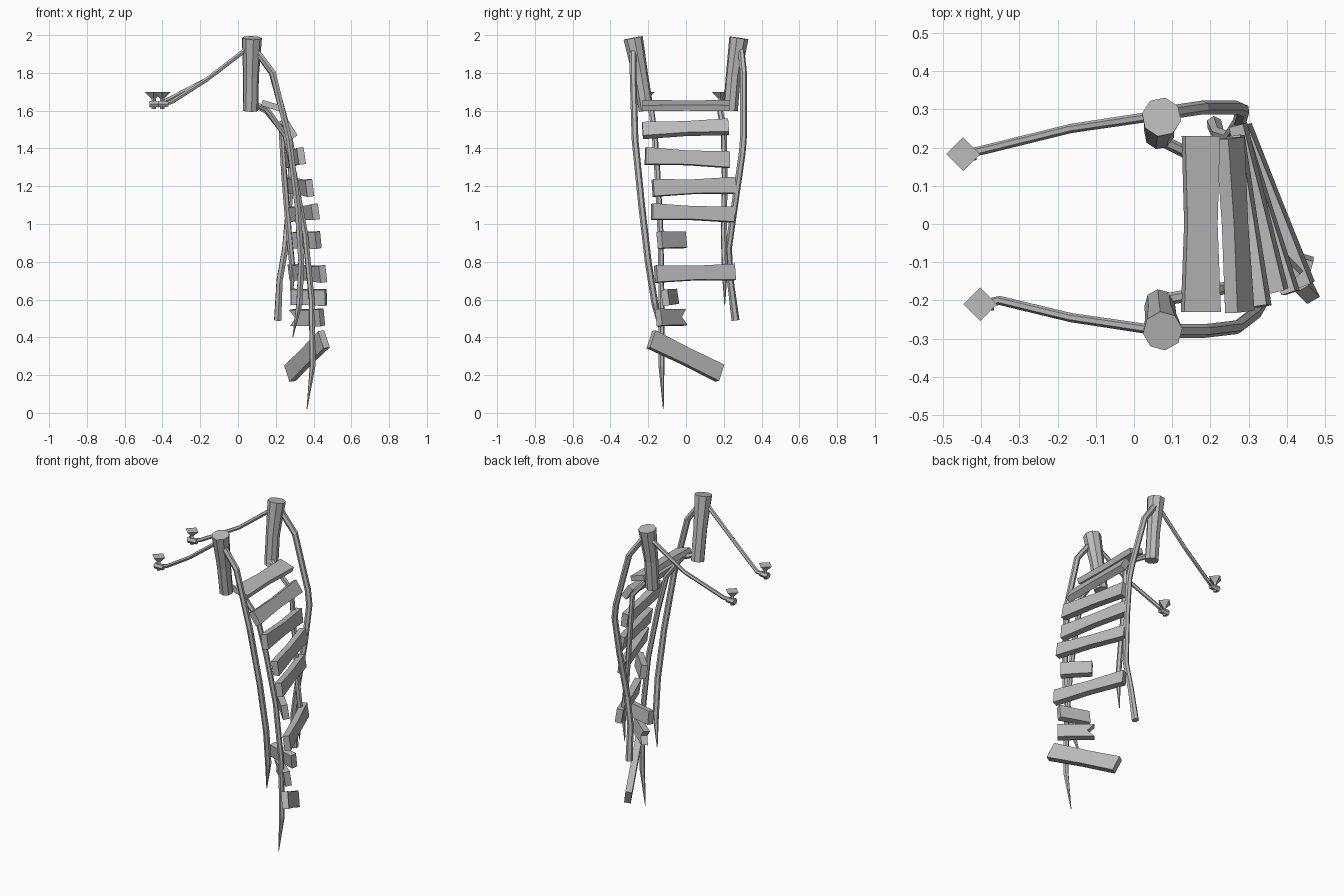
import bpy
import bmesh
from math import radians, sin, cos
from mathutils import Vector

cube = bpy.data.objects.get("Cube")
if cube:
    bpy.data.objects.remove(cube, do_unlink=True)

grey = bpy.data.materials.new("plain_grey")
grey.use_nodes = True
colour = (0.5, 0.5, 0.5, 1)
grey.diffuse_color = colour
grey.node_tree.nodes["Principled BSDF"].inputs["Base Color"].default_value = colour


def add(name, data):
    obj = bpy.data.objects.new(name, data)
    data.materials.append(grey)
    bpy.context.collection.objects.link(obj)
    return obj


def tube(name, points, radii, sides=6):
    """Faceted tube along points, with one radius per point."""
    curve = bpy.data.curves.new(name, "CURVE")
    curve.dimensions = "3D"
    curve.bevel_depth = 1
    curve.bevel_resolution = sides // 2 - 2
    curve.use_fill_caps = True
    spline = curve.splines.new("POLY")
    spline.points.add(len(points) - 1)
    for sp, co, r in zip(spline.points, points, radii):
        sp.co = (*co, 1)
        sp.radius = r
    spline.use_smooth = False
    return add(name, curve)


def rope(name, points, r=0.018, tip=0.002):
    tube(name, points, [r] * (len(points) - 1) + [tip])


def plank(name, a, b, tilt=8, height=0.09, thick=0.038, waist=0.82, notch=0.0):
    """Board from a to b, waisted in the middle, with an optional split end."""
    a, b = Vector(a), Vector(b)
    axis = (b - a).normalized()
    side = Vector((0, 0, 1)).cross(axis).normalized()
    rise = axis.cross(side)
    t = radians(tilt)
    up = rise * cos(t) + side * sin(t)
    out = axis.cross(up)
    bm = bmesh.new()
    rings = []
    for f, s in ((0, 1), (0.5, waist), (1, 0.95)):
        ring = []
        for o, u in ((-1, -1), (-1, 0), (-1, 1), (1, 1), (1, 0), (1, -1)):
            p = a.lerp(b, f) + out * o * thick / 2 + up * u * s * height / 2
            if f == 1 and u == 0:
                p -= axis * notch
            ring.append(bm.verts.new(p))
        rings.append(ring)
    for r0, r1 in zip(rings, rings[1:]):
        for i in range(6):
            j = (i + 1) % 6
            bm.faces.new((r0[i], r0[j], r1[j], r1[i]))
    for r in (rings[0], rings[-1]):
        bm.faces.new((r[0], r[1], r[4], r[5]))
        bm.faces.new((r[1], r[2], r[3], r[4]))
    bmesh.ops.recalc_face_normals(bm, faces=bm.faces)
    mesh = bpy.data.meshes.new(name)
    bm.to_mesh(mesh)
    bm.free()
    add(name, mesh)


# Leaning posts
tube("back_post", [(0.072, 0.28, 1.985), (0.066, 0.25, 1.78), (0.066, 0.235, 1.6)],
     [0.052, 0.04, 0.04], 8)
tube("front_post", [(0.075, -0.28, 1.985), (0.07, -0.24, 1.78), (0.067, -0.21, 1.6)],
     [0.052, 0.041, 0.04], 8)

# Hanging handrail ropes and lower deck ropes
rope("front_handrail", [(0.08, -0.28, 1.94), (0.185, -0.28, 1.8), (0.27, -0.27, 1.45),
                        (0.315, -0.235, 1.1), (0.335, -0.2, 0.8),
                        (0.325, -0.165, 0.58), (0.29, -0.13, 0.4)])
rope("back_handrail", [(0.08, 0.29, 1.94), (0.18, 0.305, 1.8), (0.27, 0.305, 1.47),
                       (0.285, 0.298, 1.38), (0.275, 0.265, 1.15), (0.25, 0.225, 0.87),
                       (0.22, 0.235, 0.7), (0.21, 0.262, 0.49)], tip=0.021)
rope("front_deck_rope", [(0.07, -0.2, 1.64), (0.15, -0.185, 1.61), (0.25, -0.165, 1.47),
                         (0.3, -0.15, 1.25), (0.355, -0.135, 0.95), (0.39, -0.13, 0.6),
                         (0.395, -0.13, 0.25), (0.365, -0.12, 0.02)], r=0.016)
rope("back_deck_rope", [(0.07, 0.22, 1.64), (0.15, 0.18, 1.6), (0.23, 0.2, 1.5),
                        (0.245, 0.205, 1.25), (0.27, 0.2, 0.95), (0.29, 0.205, 0.75),
                        (0.28, 0.205, 0.57)], r=0.016)


# Anchor ropes with wedge-headed stakes
def anchor(name, start, middle, stake):
    x, y = stake
    tube(name + "_anchor_rope", [start, middle, (x + 0.05, y + 0.01, 1.645), (x, y, 1.635)],
         [0.013, 0.012, 0.012, 0.01])
    tube(name + "_knot", [(x + 0.035, y, 1.635), (x - 0.022, y, 1.635)], [0.016, 0.02])
    bm = bmesh.new()
    for r_low, r_high, z, depth in ((0.01, 0.044, 1.68, 0.035), (0.012, 0.012, 1.64, 0.06)):
        new = bmesh.ops.create_cone(bm, cap_ends=True, segments=4, radius1=r_low,
                                    radius2=r_high, depth=depth)
        bmesh.ops.translate(bm, verts=new["verts"], vec=(x, y, z))
    mesh = bpy.data.meshes.new(name + "_stake")
    bm.to_mesh(mesh)
    bm.free()
    add(name + "_stake", mesh)


anchor("back", (0.07, 0.285, 1.945), (-0.165, 0.25, 1.765), (-0.447, 0.183))
anchor("front", (0.07, -0.28, 1.945), (-0.165, -0.245, 1.765), (-0.402, -0.21))

# Deck planks from top to bottom, the last ones broken or loose
plank("plank_1", (0.175, -0.23, 1.627), (0.175, 0.23, 1.627), tilt=73, height=0.1, thick=0.032)
plank("plank_2", (0.277, -0.23, 1.495), (0.252, 0.225, 1.515), tilt=32, height=0.085)
plank("plank_3", (0.335, -0.215, 1.36), (0.265, 0.23, 1.34))
plank("plank_4", (0.38, -0.175, 1.19), (0.272, 0.26, 1.205))
plank("plank_5", (0.41, -0.18, 1.065), (0.272, 0.25, 1.05), height=0.085)
plank("plank_6_broken", (0.425, -0.14, 0.915), (0.3, -0.01, 0.915), waist=0.95)
plank("plank_7", (0.45, -0.16, 0.735), (0.285, 0.255, 0.745))
plank("plank_8_broken", (0.465, -0.11, 0.61), (0.285, -0.06, 0.615), waist=0.95, height=0.085)
plank("plank_9_broken", (0.445, -0.145, 0.505), (0.285, -0.01, 0.505), waist=0.95, notch=0.04)
plank("plank_10_loose", (0.455, -0.185, 0.39), (0.275, 0.18, 0.21), height=0.1, waist=0.9)
